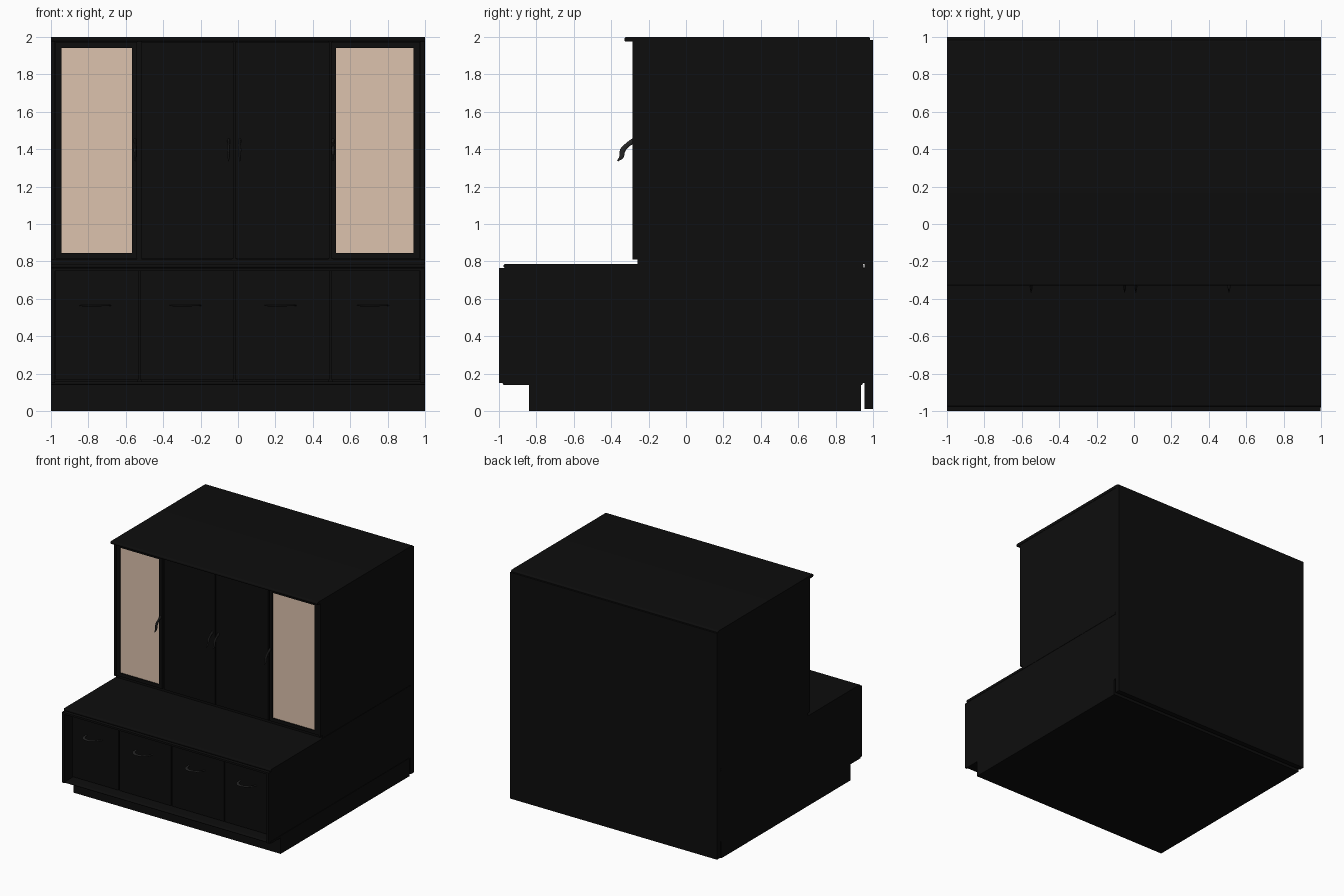
import bpy, bmesh
from mathutils import Vector

if "Cube" in bpy.data.objects:
    bpy.data.objects.remove(bpy.data.objects["Cube"])


def mat(name, rgb):
    m = bpy.data.materials.new(name)
    m.diffuse_color = (*rgb, 1)
    m.use_nodes = True
    m.node_tree.nodes["Principled BSDF"].inputs["Base Color"].default_value = m.diffuse_color
    return m


BLACK = mat("black_wood", (0.004, 0.004, 0.004))
METAL = mat("dark_metal", (0.018, 0.018, 0.018))
GLASS = mat("beige_glass", (0.72, 0.54, 0.42))


def board(name, x, y, z, material=BLACK, round_y=0.0):
    """Box from ranges; round_y bevels the long front and back edges."""
    bm = bmesh.new()
    bmesh.ops.create_cube(bm, size=1)
    for v in bm.verts:
        v.co = Vector([(r[0] + r[1]) / 2 + c * (r[1] - r[0])
                       for c, r in zip(v.co, (x, y, z))])
    if round_y:
        edges = [e for e in bm.edges
                 if abs(e.verts[0].co.x - e.verts[1].co.x) > 1e-4]
        bmesh.ops.bevel(bm, geom=edges, offset=round_y, segments=4,
                        profile=0.5, affect='EDGES')
    me = bpy.data.meshes.new(name)
    bm.to_mesh(me)
    bm.free()
    ob = bpy.data.objects.new(name, me)
    bpy.context.collection.objects.link(ob)
    me.materials.append(material)
    if round_y:
        for o in bpy.context.selected_objects:
            o.select_set(False)
        ob.select_set(True)
        bpy.context.view_layer.objects.active = ob
        bpy.ops.object.shade_smooth_by_angle()
    return ob


def handle(name, pts, radii, loc, scale):
    """Smooth tapered bar along a short path."""
    cu = bpy.data.curves.new(name, 'CURVE')
    cu.dimensions = '3D'
    cu.bevel_depth = 0.014
    cu.bevel_resolution = 3
    cu.resolution_u = 6
    cu.use_fill_caps = True
    sp = cu.splines.new('BEZIER')
    sp.bezier_points.add(len(pts) - 1)
    for b, p, r in zip(sp.bezier_points, pts, radii):
        b.co = p
        b.radius = r
        b.handle_left_type = b.handle_right_type = 'AUTO'
    ob = bpy.data.objects.new(name, cu)
    ob.location = loc
    ob.scale = scale
    cu.materials.append(METAL)
    bpy.context.collection.objects.link(ob)


# Plinth and carcass boards
board("plinth", (-1, 1), (-0.84, 0.935), (0, 0.142))
board("bottom_board", (-1, 1), (-0.98, 0.945), (0.14, 0.158), round_y=0.008)
board("worktop", (-1, 1), (-0.975, 0.95), (0.765, 0.787), round_y=0.009)
board("top_board", (-1, 1), (-0.33, 0.985), (1.975, 2), round_y=0.011)
board("back_panel", (-1, 1), (0.955, 1), (0.01, 1.985))
board("upper_base_board", (-0.98, 0.98), (-0.258, 0.955), (0.785, 0.812))
board("top_rail", (-0.98, 0.98), (-1, -0.96), (0.75, 0.766))

# Side panels, lower and upper
for side, x in (("left", (-1, -0.978)), ("right", (0.975, 0.997))):
    board(side + "_lower_side", x, (-1, 0.956), (0.15, 0.766))
    board(side + "_upper_side", x, (-0.285, 0.956), (0.81, 1.977))
    board(side + "_upper_side_foot", x, (-0.258, 0.956), (0.785, 0.812))

# Internal dividers behind the seams
for i, c in enumerate((-0.528, -0.02, 0.495)):
    board(f"lower_divider_{i}", (c - 0.012, c + 0.012), (-0.87, 0.956), (0.155, 0.768))
    board(f"upper_divider_{i}", (c - 0.012, c + 0.012), (-0.25, 0.956), (0.81, 1.977))

# Drawer fronts with bowed handles
bow = [(-0.078, 0, 0), (-0.066, -0.05, 0), (-0.03, -0.075, 0),
       (0.03, -0.06, 0), (0.065, -0.03, 0), (0.078, 0, 0)]
for i, (a, b, hx) in enumerate(((-0.976, -0.533, -0.763), (-0.523, -0.025, -0.28),
                                (-0.015, 0.49, 0.228), (0.5, 0.973, 0.723))):
    board(f"drawer_front_{i}", (a, b), (-0.89, -0.86), (0.165, 0.762))
    handle(f"drawer_handle_{i}", bow, (0.6, 0.9, 1, 0.9, 0.7, 0.6),
           (hx, -0.892, 0.565), (1, 1, 0.4))

# Solid middle doors
for i, (a, b) in enumerate(((-0.517, -0.025), (-0.015, 0.488))):
    board(f"middle_door_{i}", (a, b), (-0.28, -0.25), (0.815, 1.972))

# Framed glass doors
for side, a, b, ga, gb in (("left", -0.976, -0.54, -0.945, -0.568),
                           ("right", 0.498, 0.973, 0.525, 0.937)):
    fy = (-0.28, -0.25)
    board(side + "_door_outer_stile", (a, ga), fy, (0.815, 1.972))
    board(side + "_door_inner_stile", (gb, b), fy, (0.815, 1.972))
    board(side + "_door_bottom_rail", (ga, gb), fy, (0.815, 0.845))
    board(side + "_door_top_rail", (ga, gb), fy, (1.94, 1.972))
    board(side + "_door_glass", (ga, gb), (-0.27, -0.26), (0.845, 1.94), GLASS)

# S-shaped door handles
wave = [(0, 0, 0.055), (0, -0.03, 0.035), (0, -0.058, 0.005),
        (0, -0.065, -0.03), (0, -0.085, -0.052)]
for i, x in enumerate((-0.55, -0.05, 0.01, 0.508)):
    handle(f"door_handle_{i}", wave, (1.1, 0.9, 1.1, 0.9, 0.3),
           (x, -0.28, 1.39), (0.5, 1, 1))
